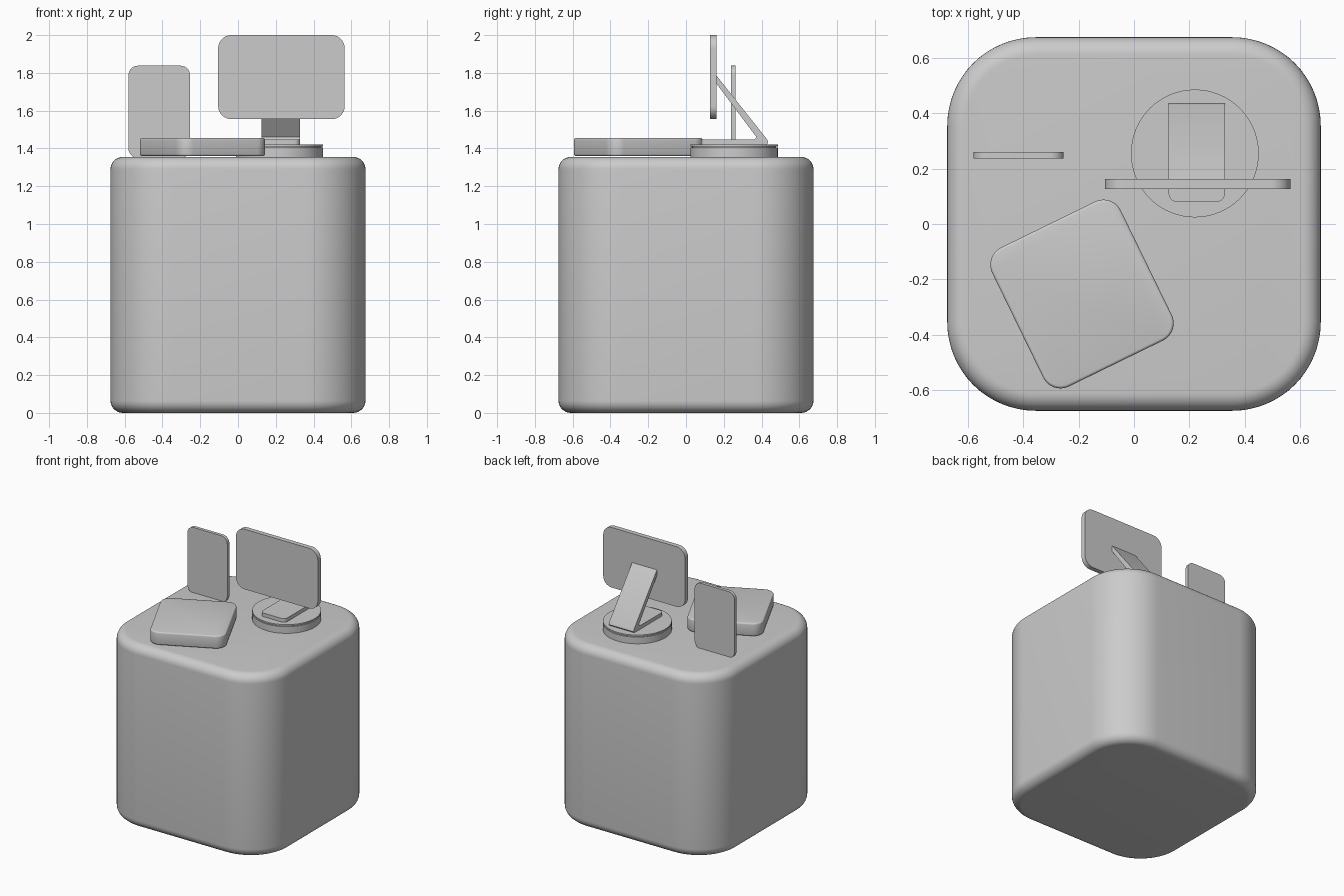
import bpy, bmesh, math
from mathutils import Matrix

if "Cube" in bpy.data.objects:
    bpy.data.objects.remove(bpy.data.objects["Cube"])

grey = bpy.data.materials.new("plain_grey")
grey.diffuse_color = (0.6, 0.6, 0.6, 1)
grey.use_nodes = True
grey.node_tree.nodes["Principled BSDF"].inputs["Base Color"].default_value = grey.diffuse_color


def finish(bm, name, matrix=None):
    if matrix is not None:
        bm.transform(matrix)
    bmesh.ops.recalc_face_normals(bm, faces=bm.faces[:])
    mesh = bpy.data.meshes.new(name)
    bm.to_mesh(mesh)
    bm.free()
    mesh.materials.append(grey)
    ob = bpy.data.objects.new(name, mesh)
    bpy.context.collection.objects.link(ob)
    bpy.ops.object.select_all(action='DESELECT')
    bpy.context.view_layer.objects.active = ob
    ob.select_set(True)
    bpy.ops.object.shade_smooth_by_angle(angle=math.radians(35))
    return ob


def rounded_slab(name, w, d, h, r, matrix, bevel=0.0, bevel_segs=6, corner_segs=12):
    """Rounded rectangle in local xy, extruded from z=0 to z=h, rims bevelled."""
    bm = bmesh.new()
    verts = []
    for i, (sx, sy) in enumerate(((1, 1), (-1, 1), (-1, -1), (1, -1))):
        for k in range(corner_segs + 1):
            a = math.pi / 2 * (i + k / corner_segs)
            verts.append(bm.verts.new((sx * (w / 2 - r) + r * math.cos(a),
                                       sy * (d / 2 - r) + r * math.sin(a), 0)))
    base = bm.faces.new(verts)
    ext = bmesh.ops.extrude_face_region(bm, geom=[base], use_keep_orig=True)
    top = [g for g in ext["geom"] if isinstance(g, bmesh.types.BMVert)]
    bmesh.ops.translate(bm, verts=top, vec=(0, 0, h))
    if bevel:
        rims = [e for e in bm.edges if abs(e.verts[0].co.z - e.verts[1].co.z) < 1e-6]
        bmesh.ops.bevel(bm, geom=rims, offset=bevel, segments=bevel_segs,
                        profile=0.5, affect='EDGES')
    return finish(bm, name, matrix)


def upright(x, y_back, z):
    """Stands a slab up: local y becomes z, thickness runs towards the front."""
    return Matrix.Translation((x, y_back, z)) @ Matrix.Rotation(math.pi / 2, 4, 'X')


# Large rounded body
rounded_slab("body", 1.35, 1.35, 1.355, 0.32, Matrix.Identity(4), 0.065, 8, 16)

# Flat tablet lying turned on the top
rounded_slab("tablet", 0.517, 0.559, 0.095, 0.07,
             Matrix.Translation((-0.188, -0.253, 1.36)) @ Matrix.Rotation(math.radians(26), 4, 'Z'),
             0.01, 3)

# Upright panels
rounded_slab("small_panel", 0.326, 0.488, 0.024, 0.05, upright(-0.417, 0.261, 1.594))
rounded_slab("screen", 0.67, 0.445, 0.035, 0.07, upright(0.23, 0.162, 1.7775))

# Turntable disc with a fine groove under its top plate
bm = bmesh.new()
profile = [(0, 1.35), (0.231, 1.35), (0.231, 1.405), (0.222, 1.405),
           (0.222, 1.41), (0.231, 1.41), (0.231, 1.42), (0, 1.42)]
pv = [bm.verts.new((x, 0, z)) for x, z in profile]
pe = [bm.edges.new(p) for p in zip(pv, pv[1:])]
bmesh.ops.spin(bm, geom=pv + pe, cent=(0, 0, 0), axis=(0, 0, 1),
               angle=2 * math.pi, steps=64)
bmesh.ops.remove_doubles(bm, verts=bm.verts[:], dist=1e-5)
finish(bm, "stand_disc", Matrix.Translation((0.22, 0.255, 0)))

# Bent strip: foot on the disc and sloping arm up to the screen
bm = bmesh.new()
side = [(0.08, 1.419), (0.425, 1.419), (0.435, 1.43), (0.43, 1.447), (0.158, 1.79),
        (0.158, 1.748), (0.373, 1.46), (0.362, 1.447), (0.08, 1.447)]
face = bm.faces.new([bm.verts.new((0.125, y, z)) for y, z in side])
ext = bmesh.ops.extrude_face_region(bm, geom=[face], use_keep_orig=True)
moved = [g for g in ext["geom"] if isinstance(g, bmesh.types.BMVert)]
bmesh.ops.translate(bm, verts=moved, vec=(0.203, 0, 0))
# round the two front corners of the foot
corners = [e for e in bm.edges if all(abs(v.co.y - 0.08) < 1e-4 for v in e.verts)
           and abs(e.verts[0].co.x - e.verts[1].co.x) < 1e-4]
bmesh.ops.bevel(bm, geom=corners, offset=0.03, segments=5, profile=0.5, affect='EDGES')
finish(bm, "stand_bracket")
